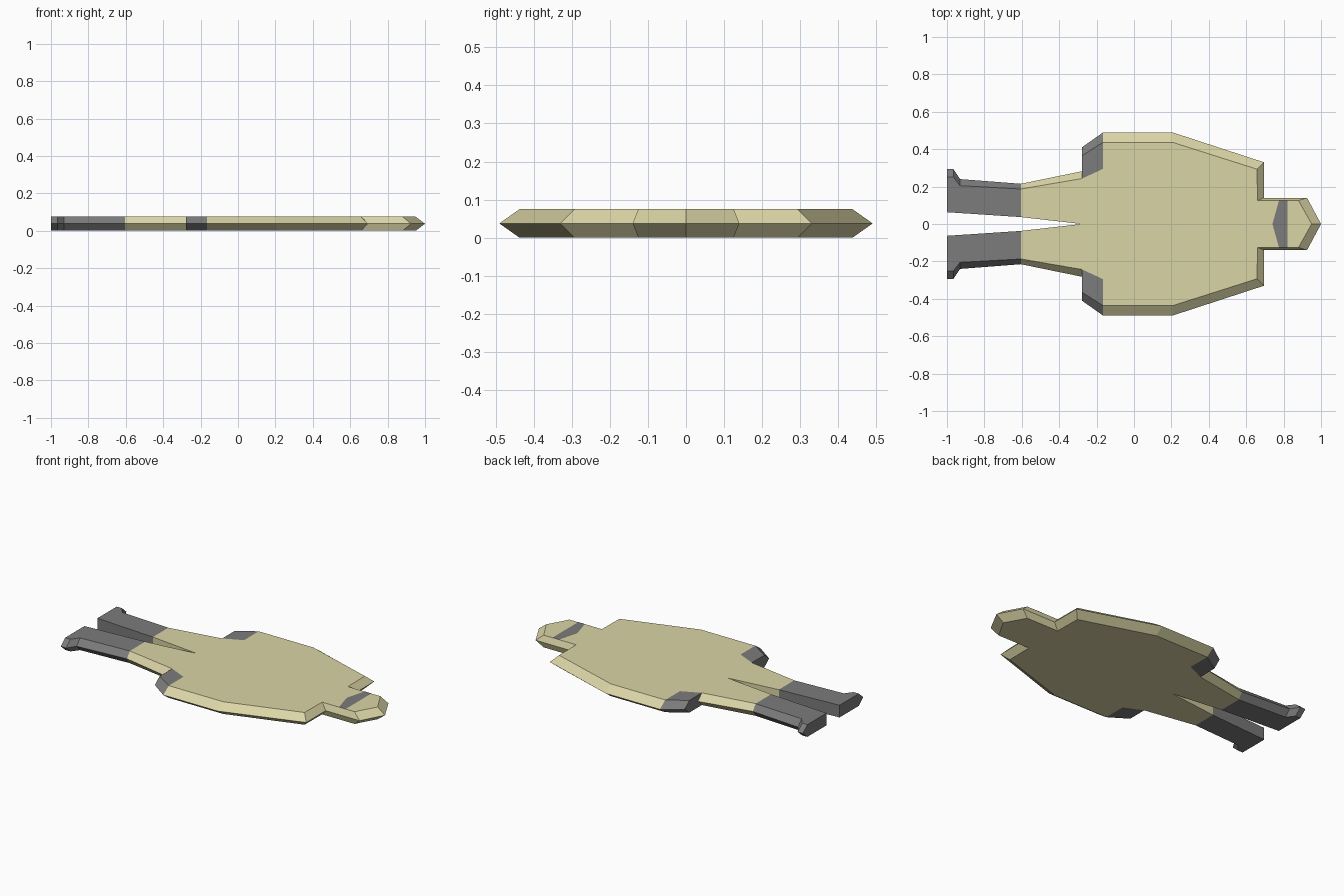
import bpy

cube = bpy.data.objects.get("Cube")
if cube:
    bpy.data.objects.remove(cube, do_unlink=True)

TOP = 0.075
MID = TOP / 2


def material(name, rgb):
    mat = bpy.data.materials.new(name)
    mat.use_nodes = True
    mat.diffuse_color = (*rgb, 1)
    mat.node_tree.nodes["Principled BSDF"].inputs["Base Color"].default_value = (*rgb, 1)
    return mat


KHAKI = material("pale khaki", (0.70, 0.66, 0.38))
GREY = material("dark grey", (0.20, 0.20, 0.205))


def edge(ox, oy, ix, iy, wall=True):
    """Bevelled outline corner: widest at mid height, narrower on both flats."""
    return (ox, oy), (ix, iy), wall


def seam(x, y, wall=False):
    """Upright corner, normally shared with a neighbouring part."""
    return (x, y), (x, y), wall


def add_mirrored(name, verts, faces, mat):
    mesh = bpy.data.meshes.new(name)
    mesh.from_pydata(verts, [], faces)
    mesh.materials.append(mat)
    obj = bpy.data.objects.new(name, mesh)
    bpy.context.collection.objects.link(obj)
    mirror = obj.modifiers.new("mirror", "MIRROR")
    mirror.use_axis = (False, True, False)
    return obj


def slab(name, ring, mat):
    """Flat part with a ridged rim; the ring runs counter-clockwise."""
    n = len(ring)
    verts = [(*inner, 0) for _, inner, _ in ring]
    verts += [(*outer, MID) for outer, _, _ in ring]
    verts += [(*inner, TOP) for _, inner, _ in ring]
    faces = [list(range(2 * n, 3 * n)), list(reversed(range(n)))]
    for i, (_, _, wall) in enumerate(ring):
        j = (i + 1) % n
        if wall:
            faces += [(i, j, n + j, n + i), (n + i, n + j, 2 * n + j, 2 * n + i)]
    return add_mirrored(name, verts, faces, mat)


# Corners shared by neighbouring parts
neck = (0.695, 0.14, 0.66, 0.125)
wrist = (-0.165, 0.49, -0.165, 0.437)
palm = (-0.165, 0.295)
waist = (-0.278, 0.282, -0.278, 0.243)
knee = (-0.605, 0.215, -0.605, 0.187)
inner_knee = (-0.605, 0.037)

# Head
slab("head", [
    edge(1, 0, 0.95, 0),
    edge(0.925, 0.14, 0.88, 0.125),
    edge(*neck, False),
    seam(0.66, 0),
], KHAKI)

# Torso with arms and upper legs
slab("torso", [
    edge(*neck),
    edge(0.695, 0.33, 0.658, 0.293),
    edge(0.205, 0.49, 0.205, 0.437),
    edge(*wrist, False),
    seam(*palm),
    edge(*waist),
    edge(*knee, False),
    seam(*inner_knee, True),
    seam(-0.28, 0),
    seam(0.66, 0),
], KHAKI)

# Hands
slab("hands", [
    edge(*wrist),
    edge(-0.278, 0.41, -0.278, 0.365),
    edge(*waist, False),
    seam(*palm),
], GREY)

# Lower legs and feet
slab("lower_legs", [
    edge(*knee),
    edge(-0.93, 0.24, -0.93, 0.205),
    edge(-0.965, 0.293, -0.965, 0.25),
    edge(-1, 0.293, -1, 0.25),
    seam(-1, 0.063, True),
    seam(*inner_knee),
], GREY)

# Visor band painted on the upper side of the head
visor = [(0.74, 0), (0.82, 0), (0.82, 0.125), (0.775, 0.125)]
add_mirrored("visor", [(x, y, TOP + 0.001) for x, y in visor], [(0, 1, 2, 3)], GREY)
